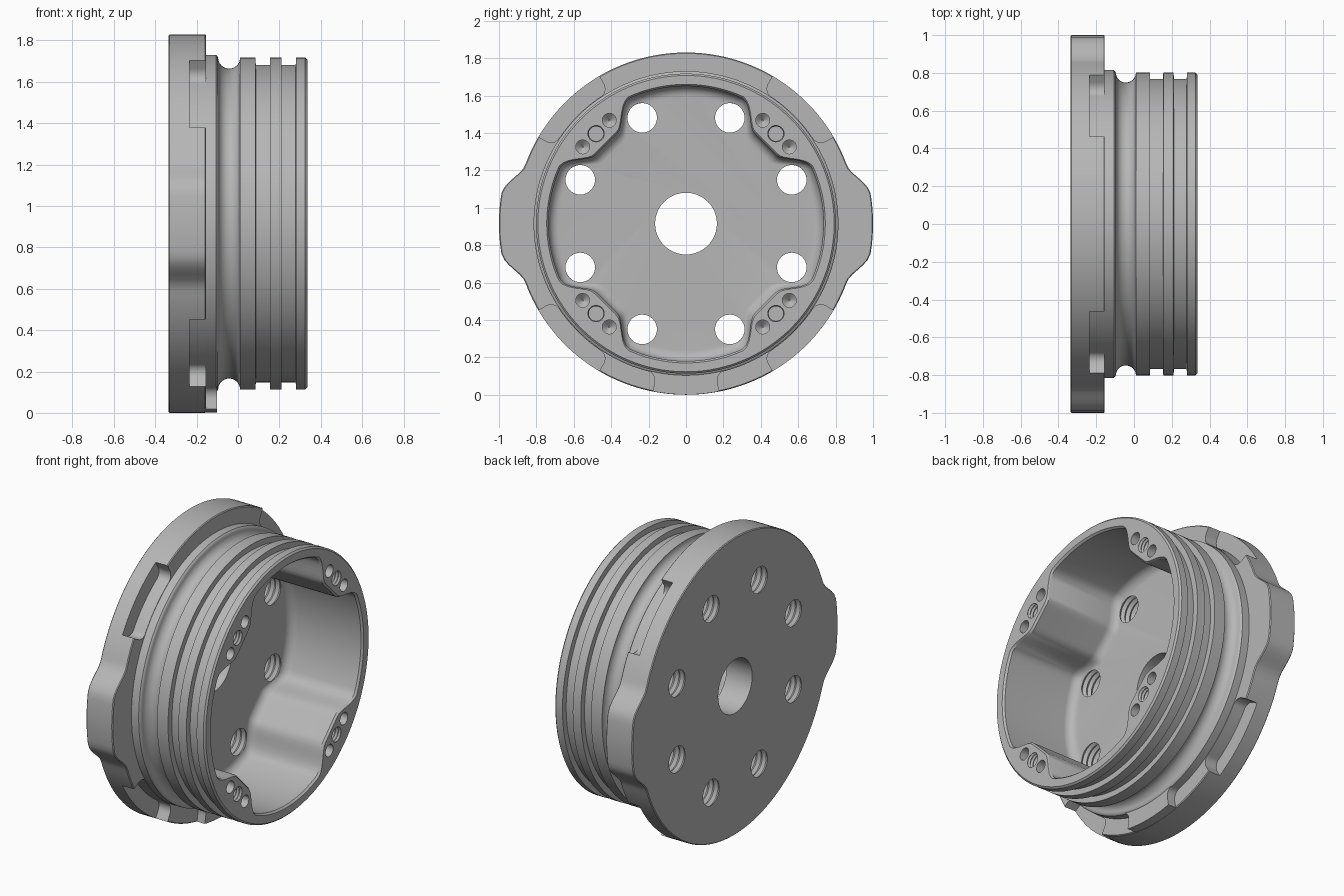
import bpy, bmesh
from math import sin, cos, pi, radians, degrees

if "Cube" in bpy.data.objects:
    bpy.data.objects.remove(bpy.data.objects["Cube"], do_unlink=True)

AXIS_Z = 0.915      # height of the turning axis, which runs along x
SEGMENTS = 192

metal = bpy.data.materials.new("plain grey metal")
metal.use_nodes = True
metal.diffuse_color = (0.47, 0.47, 0.47, 1)
metal.node_tree.nodes["Principled BSDF"].inputs["Base Color"].default_value = (0.47, 0.47, 0.47, 1)


def smoothstep(a, b, t):
    t = min(1, max(0, (t - a) / (b - a)))
    return t * t * (3 - 2 * t)


def ring(radius, center=(0, 0), count=SEGMENTS):
    """Closed outline; radius is a number or a function of the angle."""
    points = []
    for i in range(count):
        a = 2 * pi * i / count
        r = radius(a) if callable(radius) else radius
        points.append((center[0] + r * cos(a), center[1] + r * sin(a)))
    return points


def loft(bm, sections):
    """Skin a list of (x, outline) sections and cap both ends."""
    loops = [[bm.verts.new((x, y, z + AXIS_Z)) for y, z in outline] for x, outline in sections]
    n = len(loops[0])
    for a, b in zip(loops, loops[1:]):
        for i in range(n):
            j = (i + 1) % n
            bm.faces.new((a[i], a[j], b[j], b[i]))
    bm.faces.new(loops[0])
    bm.faces.new(loops[-1])


def solid(name, *lofts):
    bm = bmesh.new()
    for sections in lofts:
        loft(bm, sections)
    bmesh.ops.recalc_face_normals(bm, faces=bm.faces)
    mesh = bpy.data.meshes.new(name)
    bm.to_mesh(mesh)
    bm.free()
    mesh.materials.append(metal)
    obj = bpy.data.objects.new(name, mesh)
    bpy.context.scene.collection.objects.link(obj)
    return obj


def combine(target, tool, operation):
    mod = target.modifiers.new("combine", 'BOOLEAN')
    mod.operation = operation
    mod.solver = 'EXACT'
    mod.object = tool
    bpy.context.view_layer.objects.active = target
    bpy.ops.object.modifier_apply(modifier=mod.name)
    bpy.data.objects.remove(tool, do_unlink=True)


def lathe(profile, center=(0, 0), count=SEGMENTS):
    return [(x, ring(r, center, count)) for x, r in profile]


def thread(x0, x1, minor, major, pitch, center):
    steps = round((x1 - x0) / pitch * 2)
    return lathe([(x0 + k * pitch / 2, major if k % 2 else minor) for k in range(steps + 1)], center, 32)


def polar(r, a):
    return (r * cos(a), r * sin(a))


# Flange with two rounded ears
def flange_radius(a):
    off = degrees(min(abs(a), abs(a - pi), abs(a - 2 * pi)))
    return 1.0 - 0.085 * smoothstep(9, 20, off)


flange = solid("flanged_ring_body", [
    (x, ring(lambda a: flange_radius(a) - inset))
    for x, inset in ((-0.335, 0.005), (-0.33, 0), (-0.16, 0), (-0.155, 0.005))])


# Four edge notches with rounded inner corners
def notch(mid):
    half, corner, steps = radians(14.5), radians(3.2), 8
    side = []
    for k in range(steps + 1):
        t = pi / 2 * k / steps
        side.append((half - corner * (1 - cos(t)), 0.87 - 0.052 * sin(t)))
    inner = [(half - corner) * (1 - k / 8) for k in range(1, 8)]
    half_line = side + [(a, 0.818) for a in inner]
    line = [(1.1, half)] + [(r, a) for a, r in half_line]
    line += [(0.818, 0)] + [(r, -a) for r, a in reversed(line)]
    outline = [polar(r, mid + a) for r, a in line]
    return [(-0.235, outline), (-0.05, outline)]


combine(flange, solid("notch_cutter", *[notch(pi / 4 + k * pi / 2) for k in range(4)]), 'DIFFERENCE')

# Hub with a round groove and two square seal grooves
hub_profile = [(-0.3, 0.815), (-0.106, 0.815), (-0.1, 0.809)]
for k in range(17):
    t = pi * k / 16
    hub_profile.append((-0.043 - 0.053 * cos(t), 0.802 - 0.053 * sin(t)))
hub_profile.append((0.015, 0.802))
for start, end in ((0.085, 0.155), (0.21, 0.28)):
    hub_profile += [(start, 0.802), (start + 0.001, 0.767), (end - 0.001, 0.767), (end, 0.802)]
hub_profile += [(0.325, 0.802), (0.335, 0.792)]
combine(flange, solid("hub", lathe(hub_profile)), 'UNION')


# Locating tab at the bottom, flared where it meets the hub
def tab_outline():
    half = [(0.914, radians(11.2 * k / 8)) for k in range(9)]
    for k in range(9):
        t = pi / 2 * k / 8
        half.append((0.867 - 0.052 * sin(t), radians(11.2 + 3 * (1 - cos(t)))))
    half.append((0.78, radians(14.2)))
    full = half + [(r, -a) for r, a in reversed(half[1:])]
    return [polar(r, -pi / 2 + a) for r, a in full]


combine(flange, solid("tab", [(-0.18, tab_outline()), (-0.102, tab_outline())]), 'UNION')


# Cavity with four screw bosses standing in from the wall
def cavity_radius(a):
    off = abs((a % (pi / 2)) - pi / 4)
    flat = 0.6 / cos(min(off, radians(9)))
    return flat + (0.735 - flat) * smoothstep(8, 21, degrees(off))


FLOOR, FILLET = -0.16, 0.055
cavity_steps = [(0.345, -0.018), (0.323, 0)]
for k in range(9):
    t = pi / 2 * k / 8
    cavity_steps.append((FLOOR + FILLET * (1 - sin(t)), FILLET * (1 - cos(t))))
combine(flange, solid("cavity_cutter", [
    (x, ring(lambda a: cavity_radius(a) - inset)) for x, inset in cavity_steps]), 'DIFFERENCE')

# Centre bore, eight threaded through holes, three blind holes in each boss
holes = [lathe([(-0.4, 0.165), (0, 0.165)], count=96)]
for k in range(8):
    holes.append(thread(-0.37, -0.055, 0.079, 0.093, 0.035, polar(0.612, pi / 8 + k * pi / 4)))
for k in range(4):
    mid = pi / 4 + k * pi / 2
    holes.append(thread(0.18, 0.36, 0.039, 0.048, 0.02, polar(0.68, mid)))
    for side in (-1, 1):
        spot = polar(0.688, mid + side * radians(8.4))
        holes.append(lathe([(0.22, 0.004), (0.25, 0.037), (0.36, 0.037)], spot, 32))
combine(flange, solid("hole_cutter", *holes), 'DIFFERENCE')

# Smooth round faces, crisp edges
bpy.ops.object.select_all(action='DESELECT')
flange.select_set(True)
bpy.context.view_layer.objects.active = flange
bpy.ops.object.shade_smooth_by_angle(angle=radians(30))
